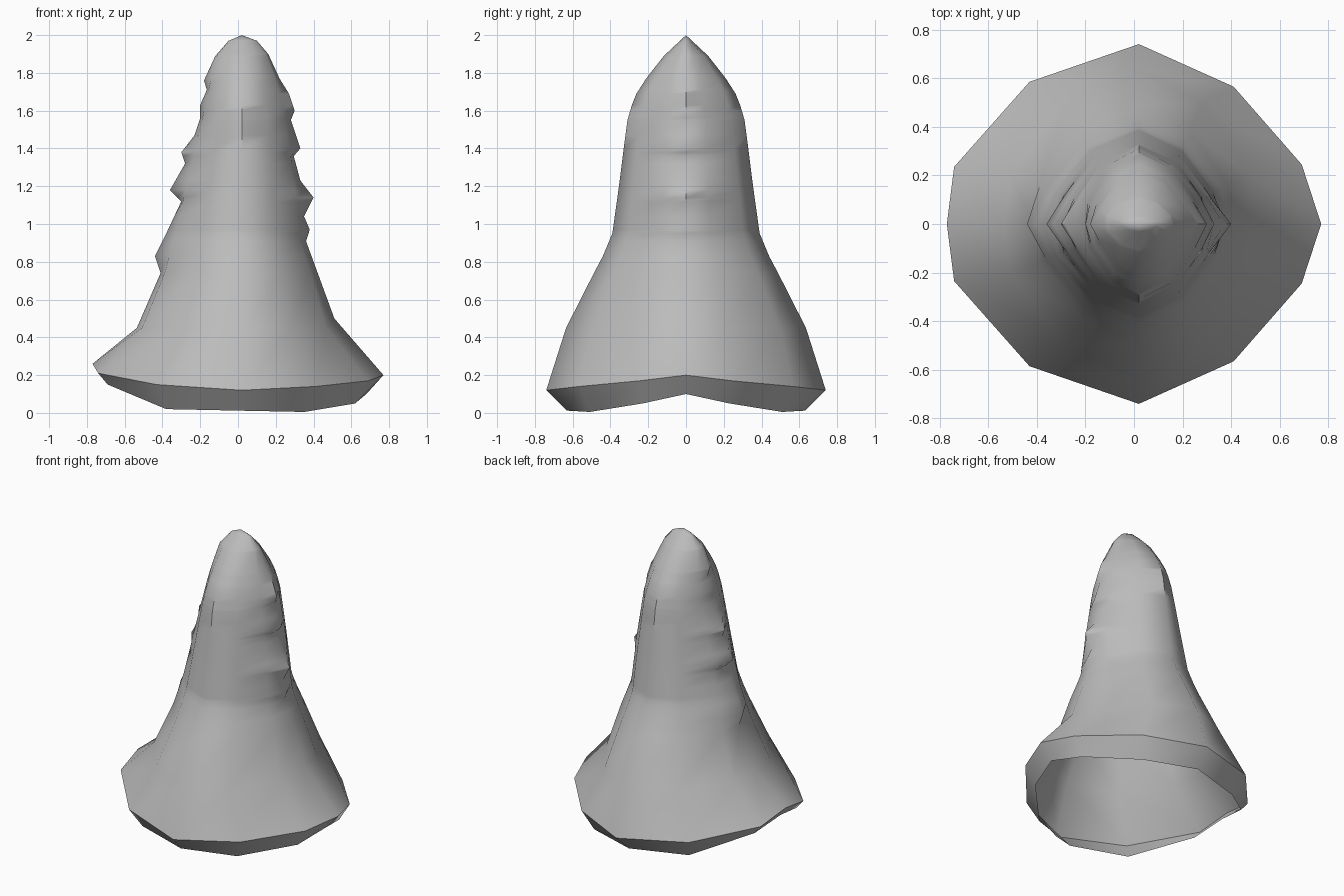
import bpy, bmesh

cube = bpy.data.objects.get("Cube")
if cube:
    bpy.data.objects.remove(cube)

AXIS = 0.02  # x of the spire's core line

# Profiles as (height, offset): jagged ridges, smooth body flanks, depth
RIDGE_LEFT = [(.50, .51), (.91, .36), (.97, .38), (1.04, .35), (1.14, .40), (1.23, .33),
              (1.36, .295), (1.40, .33), (1.55, .28), (1.60, .30), (1.69, .27), (1.77, .22),
              (1.90, .16), (1.97, .10), (2.0, AXIS)]
RIDGE_RIGHT = [(.44, -.54), (.74, -.41), (.83, -.44), (.95, -.38), (1.12, -.30), (1.18, -.36),
               (1.32, -.28), (1.38, -.30), (1.47, -.23), (1.56, -.20), (1.63, -.20),
               (1.71, -.165), (1.76, -.18), (1.89, -.12), (1.97, -.05), (2.0, AXIS)]
BODY_LEFT = [(.50, .51), (.91, .36), (1.23, .325), (1.55, .275), (1.77, .215),
             (1.90, .16), (1.97, .10), (2.0, AXIS)]
BODY_RIGHT = [(.44, -.54), (.74, -.41), (.95, -.35), (1.32, -.26), (1.56, -.20),
              (1.71, -.165), (1.89, -.12), (1.97, -.05), (2.0, AXIS)]
DEPTH = [(.45, .635), (.66, .53), (.83, .44), (.95, .39), (1.2, .355), (1.4, .33),
         (1.55, .31), (1.67, .275), (1.85, .16), (2.0, 0)]

# Half of the twelve-sided section, as direction (x, y), with rim and flare heights
SECTION = [(1, 0), (.91, .33), (.53, .78), (0, 1), (-.55, .79), (-.95, .32), (-1, 0)]
RIM = [(.68, 0, .10), (.62, .23, .05), (.35, .51, .005), (0, .63, .012),
       (-.38, .51, .02), (-.69, .23, .15), (-.73, 0, .20)]
FLARE = [(.77, 0, .20), (.69, .245, .17), (.41, .565, .14), (.02, .74, .12),
         (-.43, .585, .15), (-.74, .235, .21), (-.77, 0, .26)]


def sample(profile, z):
    for (z0, a), (z1, b) in zip(profile, profile[1:]):
        if z <= z1:
            return a + (b - a) * max(0, (z - z0) / (z1 - z0))
    return profile[-1][1]


def spire_half(z):
    half = []
    for dx, dy in SECTION:
        ridge = dy == 0
        if dx >= 0:
            reach = sample(RIDGE_LEFT if ridge else BODY_LEFT, z)
        else:
            reach = sample(RIDGE_RIGHT if ridge else BODY_RIGHT, z)
        half.append((AXIS + abs(dx) * (reach - AXIS), dy * sample(DEPTH, z), z))
    return half


def mirrored(half):
    return half + [(x, -y, z) for x, y, z in half[-2:0:-1]]


# Shell: open rim, flared skirt, then rings up the spire to the tip
heights = sorted({z for z, _ in RIDGE_LEFT + RIDGE_RIGHT if .5 < z < 2})
rings = [RIM, FLARE]
shoulder = spire_half(.45)
shoulder[0] = (.51, 0, .50)
rings.append(shoulder)
rings += [spire_half(z) for z in heights if z > .6]

bm = bmesh.new()
loops = [[bm.verts.new(p) for p in mirrored(half)] for half in rings]
count = len(loops[0])
for low, high in zip(loops, loops[1:]):
    for i in range(count):
        j = (i + 1) % count
        bm.faces.new((low[i], low[j], high[j], high[i]))
tip = bm.verts.new((AXIS, 0, 2))
for i in range(count):
    bm.faces.new((loops[-1][i], loops[-1][(i + 1) % count], tip))

mesh = bpy.data.meshes.new("rock_spire")
bm.to_mesh(mesh)
bm.free()
spire = bpy.data.objects.new("rock_spire", mesh)
bpy.context.collection.objects.link(spire)

# Plain grey stone
stone = bpy.data.materials.new("grey_stone")
stone.use_nodes = True
colour = (.5, .5, .5, 1)
stone.diffuse_color = colour
stone.node_tree.nodes["Principled BSDF"].inputs["Base Color"].default_value = colour
mesh.materials.append(stone)

bpy.ops.object.select_all(action='DESELECT')
spire.select_set(True)
bpy.context.view_layer.objects.active = spire
bpy.ops.object.shade_smooth_by_angle(angle=.9)
